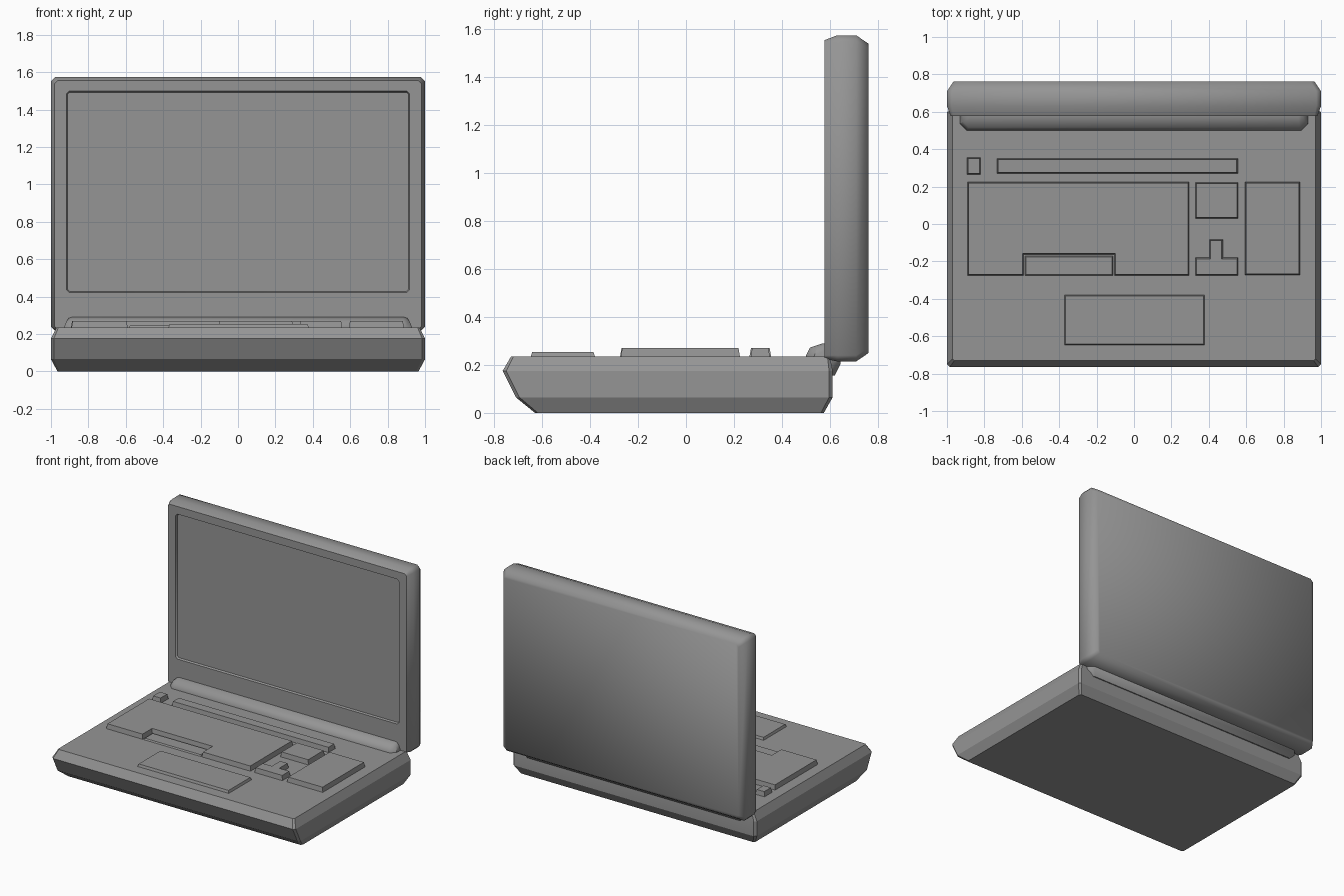
import bpy, bmesh
from math import radians

cube = bpy.data.objects.get("Cube")
if cube:
    bpy.data.objects.remove(cube, do_unlink=True)

# Single body colour
grey = bpy.data.materials.new("plain_grey")
grey.use_nodes = True
colour = (0.3, 0.3, 0.3, 1)
grey.diffuse_color = colour
grey.node_tree.nodes["Principled BSDF"].inputs["Base Color"].default_value = colour


def finish(name, bm, angle=20):
    bmesh.ops.recalc_face_normals(bm, faces=bm.faces)
    mesh = bpy.data.meshes.new(name)
    bm.to_mesh(mesh)
    bm.free()
    mesh.materials.append(grey)
    obj = bpy.data.objects.new(name, mesh)
    bpy.context.collection.objects.link(obj)
    bpy.ops.object.select_all(action='DESELECT')
    obj.select_set(True)
    bpy.context.view_layer.objects.active = obj
    bpy.ops.object.shade_smooth_by_angle(angle=radians(angle))
    return obj


def cut_rect(hx, lo, hi, c):
    """Outline of a rectangle with clipped corners."""
    return [(-hx + c, lo), (hx - c, lo), (hx, lo + c), (hx, hi - c),
            (hx - c, hi), (-hx + c, hi), (-hx, hi - c), (-hx, lo + c)]


def loft(name, axis, rings, angle=20):
    """Skin clipped rectangles (depth, half_x, low, high, corner) along y or z."""
    bm = bmesh.new()
    loops = []
    for d, hx, lo, hi, c in rings:
        outline = cut_rect(hx, lo, hi, c)
        loops.append([bm.verts.new((x, d, v) if axis == 'y' else (x, v, d))
                      for x, v in outline])
    for a, b in zip(loops, loops[1:]):
        for i in range(len(a)):
            j = (i + 1) % len(a)
            bm.faces.new((a[i], a[j], b[j], b[i]))
    bm.faces.new(loops[0])
    bm.faces.new(loops[-1])
    return finish(name, bm, angle)


DECK = 0.235


def raised(name, outline, height):
    """Raised block on the deck with slightly sloping walls."""
    bm = bmesh.new()
    face = bm.faces.new([bm.verts.new((x, y, DECK)) for x, y in outline])
    face.normal_update()
    bmesh.ops.inset_region(bm, faces=[face], thickness=0.006, depth=height,
                           use_boundary=True, use_even_offset=True)
    return finish(name, bm)


def rect(x0, x1, y0, y1):
    return [(x0, y0), (x1, y0), (x1, y1), (x0, y1)]


# Lower case
loft("base", 'z', [
    (0.0, 0.965, -0.63, 0.575, 0.012),
    (0.065, 1.0, -0.71, 0.612, 0.015),
    (0.175, 1.0, -0.765, 0.612, 0.015),
    (DECK, 0.97, -0.73, 0.6, 0.01)])

# Lid with a shallow recessed screen
loft("lid", 'y', [
    (0.592, 0.912, 0.428, 1.492, 0.012),
    (0.578, 0.918, 0.422, 1.498, 0.015),
    (0.578, 0.98, 0.225, 1.555, 0.015),
    (0.63, 1.0, 0.215, 1.575, 0.025),
    (0.71, 1.0, 0.215, 1.575, 0.025),
    (0.762, 0.965, 0.25, 1.54, 0.02)], 60)

# Hinge bar
loft("hinge", 'z', [
    (0.155, 0.89, 0.54, 0.62, 0.02),
    (0.205, 0.93, 0.5, 0.645, 0.035),
    (0.238, 0.93, 0.5, 0.645, 0.035),
    (0.272, 0.915, 0.517, 0.635, 0.03),
    (0.29, 0.9, 0.57, 0.62, 0.02)], 40)

# Key blocks
KEY = 0.035
raised("main_keys", [(-0.89, -0.275), (-0.59, -0.275), (-0.59, -0.163), (-0.105, -0.163),
                     (-0.105, -0.275), (0.295, -0.275), (0.295, 0.225), (-0.89, 0.225)], KEY)
raised("space_bar", rect(-0.583, -0.112, -0.275, -0.17), 0.01)
raised("arrow_keys", [(0.328, -0.275), (0.557, -0.275), (0.557, -0.18), (0.475, -0.18),
                      (0.475, -0.083), (0.403, -0.083), (0.403, -0.18), (0.328, -0.18)], KEY)
for name, box in {
        "escape_key": (-0.893, -0.82, 0.265, 0.355),
        "function_keys": (-0.733, 0.555, 0.27, 0.35),
        "navigation_keys": (0.328, 0.557, 0.03, 0.222),
        "number_pad": (0.593, 0.887, -0.272, 0.225)}.items():
    raised(name, rect(*box), KEY)

# Touchpad
raised("touchpad", rect(-0.372, 0.378, -0.648, -0.38), 0.018)
